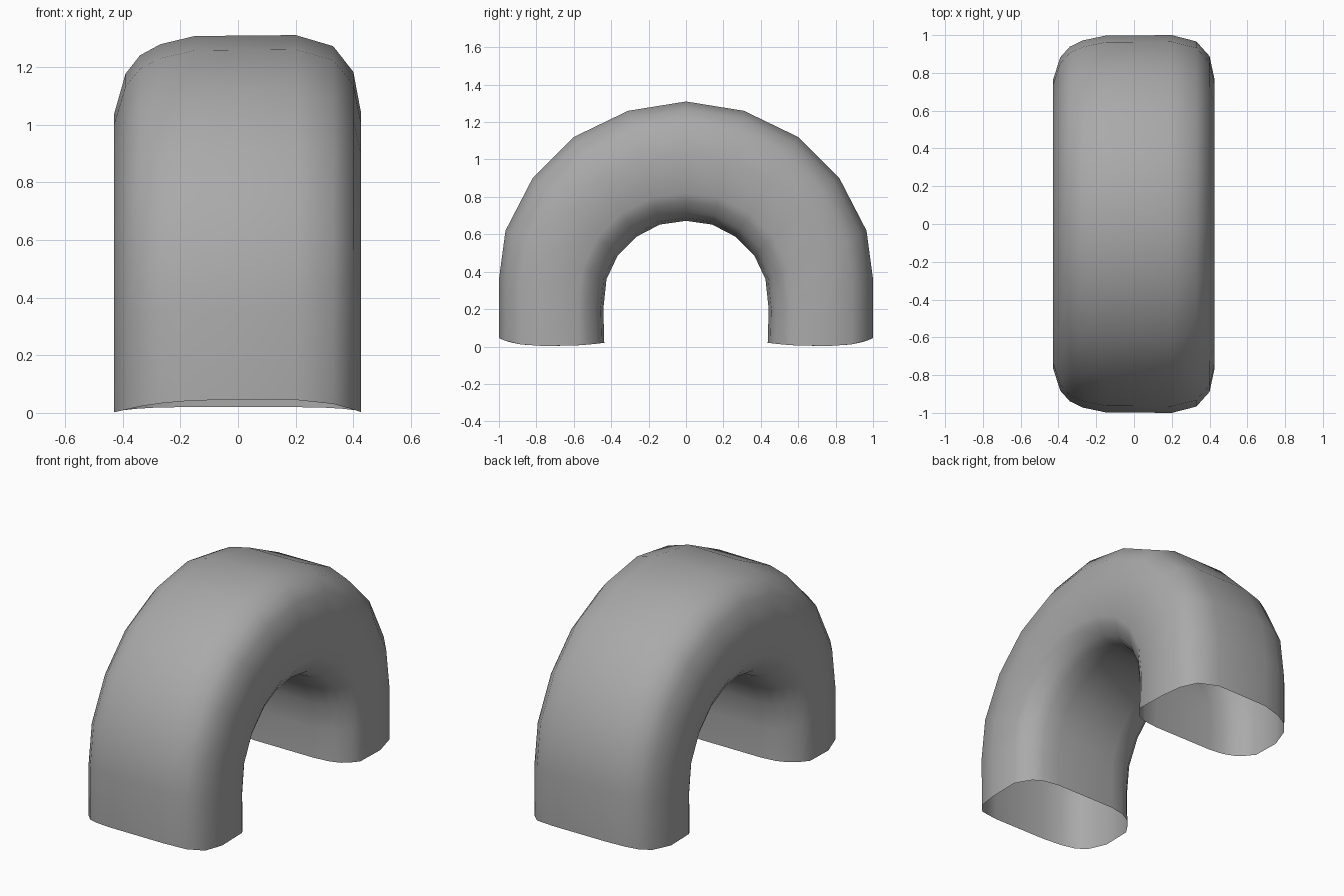
import bpy, bmesh
from mathutils import Vector

cube = bpy.data.objects.get("Cube")
if cube:
    bpy.data.objects.remove(cube, do_unlink=True)

grey = bpy.data.materials.new("plain grey")
grey.use_nodes = True
colour = (0.4, 0.4, 0.4, 1)
grey.diffuse_color = colour
grey.node_tree.nodes["Principled BSDF"].inputs["Base Color"].default_value = colour

# Outer and inner arch lines (y, z), from the open foot up to the crown
outer = [(1, .045), (1, .36), (.965, .62), (.82, .9), (.6, 1.12), (.31, 1.26), (0, 1.31)]
inner = [(.437, .02), (.442, .2), (.425, .36), (.365, .487), (.265, .587), (.14, .652), (0, .672)]

# Tube section: (x, share of the way from outer line to inner line)
section = [(-.15, .005), (.2, 0), (.33, .06), (.4, .2), (.427, .425), (.427, .765), (.4, .84),
           (.36, .925), (.3, .975), (.2, 1), (-.2, 1), (-.29, .975), (-.35, .92), (-.395, .835),
           (-.43, .74), (-.43, .43), (-.39, .21), (-.34, .11), (-.27, .05)]


def ring(bm, station, side):
    a, b = Vector(outer[station]), Vector(inner[station])
    verts = []
    for x, u in section:
        y, z = a.lerp(b, u)
        if station == 0:  # the foot rim dips midway
            z = a.y * (1 - u) ** 6 + b.y * u ** 4
        verts.append(bm.verts.new((x, y * side, z)))
    return verts


# Sweep the section from the front foot over the crown to the back foot
bm = bmesh.new()
rings = [ring(bm, s, -1) for s in range(len(outer))]
rings += [ring(bm, s, 1) for s in reversed(range(len(outer) - 1))]
for r, q in zip(rings, rings[1:]):
    for i in range(len(section)):
        j = (i + 1) % len(section)
        bm.faces.new((r[i], r[j], q[j], q[i]))
bmesh.ops.recalc_face_normals(bm, faces=bm.faces)
# An open tube: make sure the outer wall faces outward
crown = max(bm.faces, key=lambda f: f.calc_center_median().z)
if crown.normal.z < 0:
    bmesh.ops.reverse_faces(bm, faces=bm.faces)
mesh = bpy.data.meshes.new("arched_tube")
bm.to_mesh(mesh)
bm.free()
mesh.materials.append(grey)
mesh.shade_smooth()
tube = bpy.data.objects.new("arched_tube", mesh)
bpy.context.collection.objects.link(tube)
